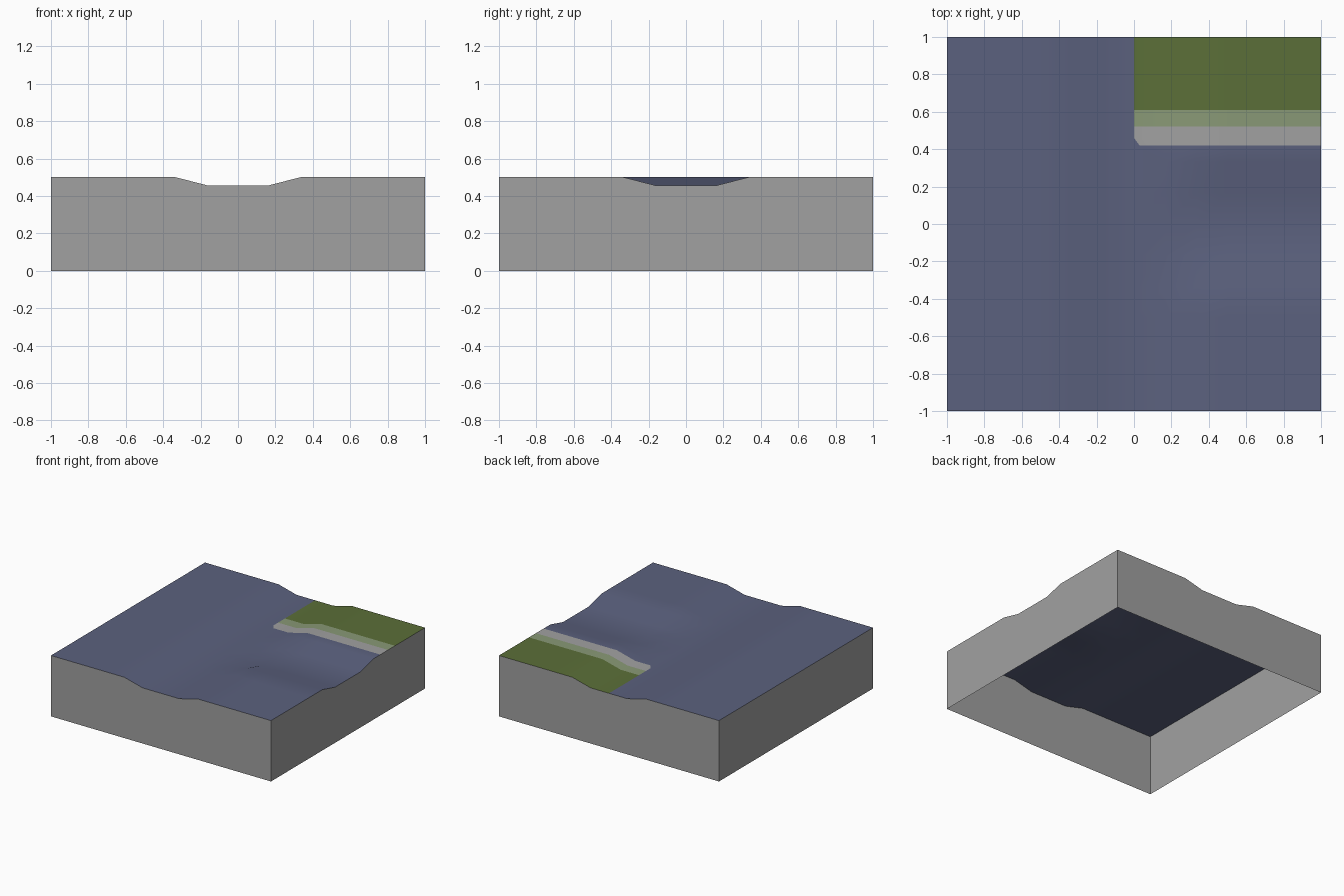
import bpy, bmesh
from mathutils import Vector

if "Cube" in bpy.data.objects:
    bpy.data.objects.remove(bpy.data.objects["Cube"])

TOP, BED, STEP = 0.5, 0.457, 1 / 6


def material(name, rgb):
    m = bpy.data.materials.new(name)
    lin = [((c / 255 + 0.055) / 1.055) ** 2.4 for c in rgb]
    m.diffuse_color = (*lin, 1)
    m.use_nodes = True
    m.node_tree.nodes["Principled BSDF"].inputs["Base Color"].default_value = m.diffuse_color
    return m


BLUE = material("slate blue", (91, 97, 126))
GRAY = material("stone gray", (161, 161, 161))
PALE = material("pale green", (137, 153, 118))
GREEN = material("grass green", (91, 111, 56))


def make_object(name, bm, mats):
    mesh = bpy.data.meshes.new(name)
    bm.to_mesh(mesh)
    for m in mats:
        mesh.materials.append(m)
    ob = bpy.data.objects.new(name, mesh)
    bpy.context.collection.objects.link(ob)
    return ob


def cut(bm, co, normal, test=lambda c: True):
    faces = [f for f in bm.faces if test(f.calc_center_median())]
    geom = set(faces)
    for f in faces:
        geom.update(f.edges)
        geom.update(f.verts)
    bmesh.ops.bisect_plane(bm, geom=list(geom), dist=1e-5, plane_co=co, plane_no=normal)


# ground: a channel along y with a branch towards +x
bm = bmesh.new()
bmesh.ops.create_grid(bm, x_segments=12, y_segments=12, size=1)
for v in bm.verts:
    d = min(abs(v.co.x), abs(v.co.y)) if v.co.x > -0.01 else abs(v.co.x)
    t = min(max((d - STEP) / STEP, 0), 1)
    v.co.z = BED + (TOP - BED) * t

# walls: the ground's rim dropped to the floor, open underneath
wall = bm.copy()
old_faces = list(wall.faces)
rim = [e for e in wall.edges if e.is_boundary]
ext = bmesh.ops.extrude_edge_only(wall, edges=rim)
for v in ext["geom"]:
    if isinstance(v, bmesh.types.BMVert):
        v.co.z = 0
bmesh.ops.delete(wall, geom=old_faces, context="FACES")
wall.normal_update()
for f in wall.faces:
    c = f.calc_center_median()
    if f.normal.dot(Vector((c.x, c.y, 0))) < 0:
        f.normal_flip()
make_object("side_walls", wall, [GRAY])
wall.free()

# colour borders of the bank, with a clipped corner
for y in (0.42, 0.52, 0.61):
    cut(bm, (0, y, 0), (0, 1, 0), lambda c: c.x > 0)
cut(bm, (0.015, 0.44, 0), (0.8, 0.6, 0),
    lambda c: 0 < c.x < 0.17 and 0.42 < c.y < 0.52)
for f in bm.faces:
    c = f.calc_center_median()
    f.smooth = True
    if c.x > 0 and c.y > 0.42:
        clipped = (c.x - 0.015) * 0.8 + (c.y - 0.44) * 0.6 < 0
        f.material_index = 0 if clipped else 1 if c.y < 0.52 else 2 if c.y < 0.61 else 3
bm.normal_update()
make_object("ground", bm, [BLUE, GRAY, PALE, GREEN])
bm.free()
